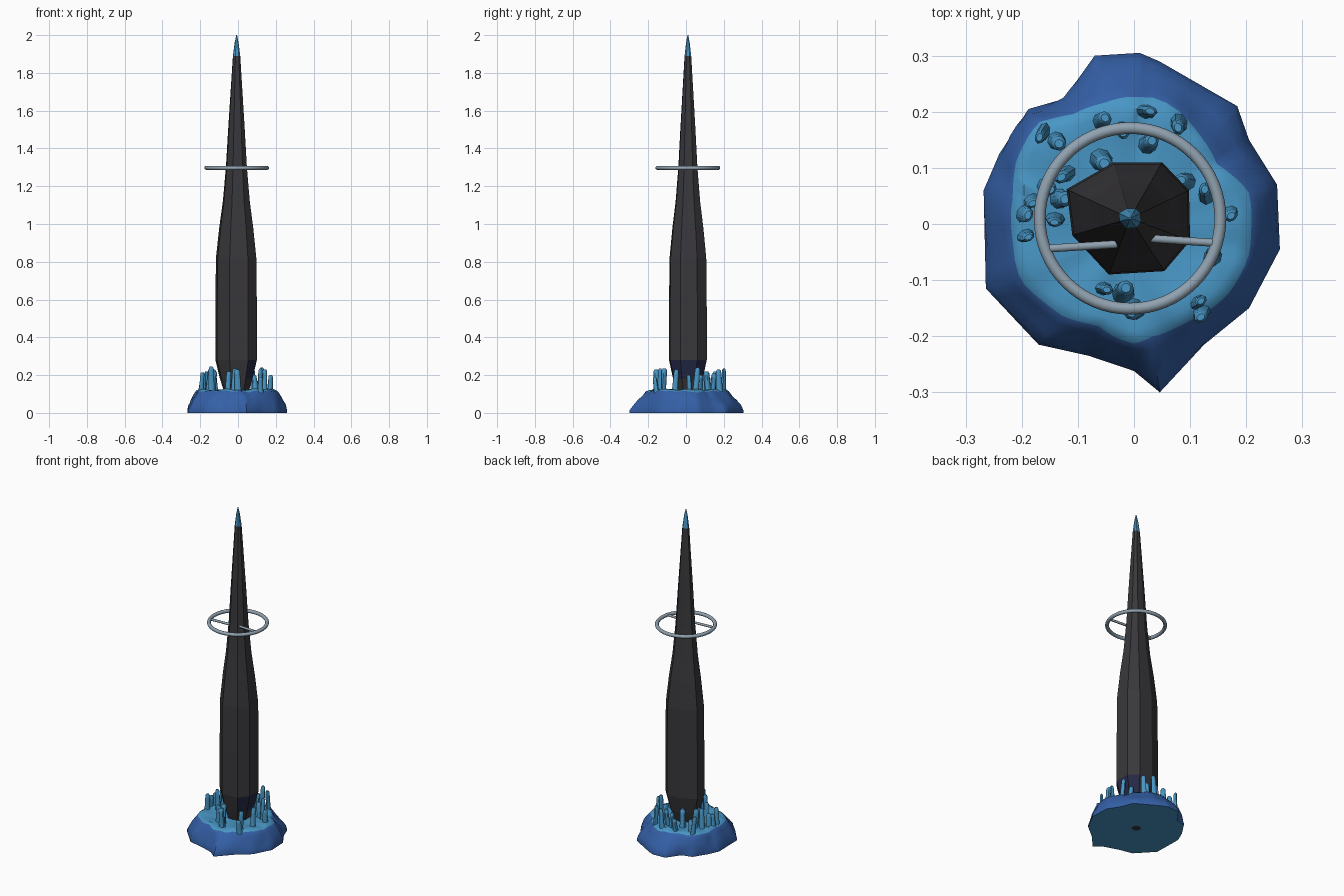
import bpy, bmesh, math, random
from mathutils import Vector, noise

if "Cube" in bpy.data.objects:
    bpy.data.objects.remove(bpy.data.objects["Cube"])

random.seed(4)


def material(name, rgb):
    m = bpy.data.materials.new(name)
    m.diffuse_color = (*rgb, 1)
    m.use_nodes = True
    m.node_tree.nodes["Principled BSDF"].inputs["Base Color"].default_value = m.diffuse_color
    return m


DARK = material("dark stone", (0.040, 0.038, 0.043))
NAVY = material("navy stone", (0.018, 0.022, 0.060))
BLUE = material("deep blue rock", (0.034, 0.115, 0.38))
LIGHT = material("light blue crystal", (0.065, 0.305, 0.56))
METAL = material("grey metal", (0.28, 0.36, 0.43))


def finish(bm, name, mats, smooth=None):
    bmesh.ops.recalc_face_normals(bm, faces=bm.faces)
    me = bpy.data.meshes.new(name)
    bm.to_mesh(me)
    bm.free()
    for m in mats:
        me.materials.append(m)
    ob = bpy.data.objects.new(name, me)
    bpy.context.collection.objects.link(ob)
    if smooth:
        bpy.ops.object.select_all(action='DESELECT')
        ob.select_set(True)
        bpy.context.view_layer.objects.active = ob
        bpy.ops.object.shade_smooth_by_angle(angle=math.radians(smooth))
    return ob


def loft(bm, rings, mats):
    """Skin a list of point rings; mats gives the material index per band."""
    vr = [[bm.verts.new(p) for p in r] for r in rings]
    n = len(vr[0])
    for a, b, m in zip(vr, vr[1:], mats):
        for i in range(n):
            j = (i + 1) % n
            bm.faces.new((a[i], a[j], b[j], b[i])).material_index = m
    return vr


# Tower: uneven octagon that narrows into the rock and tapers to a crystal tip
octagon = [(-0.12, 0.062), (-0.11, -0.02), (-0.045, -0.09), (0.054, -0.084),
           (0.10, -0.03), (0.098, 0.06), (0.05, 0.11), (-0.036, 0.11)]
cx, cy = -0.007, 0.01
levels = [(0, 0.025), (0.10, 0.058), (0.18, 0.082), (0.28, 0.105), (0.55, 0.105),
          (0.82, 0.102), (0.98, 0.086), (1.12, 0.068), (1.30, 0.053), (1.50, 0.042),
          (1.70, 0.030), (1.89, 0.0185), (1.96, 0.010), (2.0, 0.002)]
rings = []
for z, r in levels:
    s = r / 0.105
    rings.append([(cx + (x - cx) * s, cy + (y - cy) * s, z) for x, y in octagon])
bm = bmesh.new()
vr = loft(bm, rings, [0] * 11 + [1, 1])
bm.faces.new(vr[0])
bm.faces.new(vr[-1]).material_index = 1
bm.normal_update()
for f in bm.faces:  # shaded blue patch where the foot undercuts
    c = f.calc_center_median()
    if 0.18 < c.z < 0.28 and c.x > 0.03:
        f.material_index = 2
finish(bm, "tower", [DARK, LIGHT, NAVY])

# Rock base: ground outline (x, y) with the radius of its upper rim
outline = [(0.255, 0.07, .21), (0.205, 0.15, .185), (0.184, 0.21, .195), (0.045, 0.29, .23),
           (0.01, 0.305, .23), (-0.07, 0.30, .225), (-0.125, 0.223, .225), (-0.188, 0.205, .245),
           (-0.24, 0.125, .24), (-0.268, 0.06, .225), (-0.264, -0.115, .22), (-0.17, -0.215, .21),
           (-0.08, -0.235, .195), (0, -0.262, .21), (0.046, -0.30, .20), (0.125, -0.215, .20),
           (0.205, -0.15, .205), (0.26, -0.045, .21)]
foot, rim = [], []
STEPS = 5
for i, a in enumerate(outline):
    b = outline[(i + 1) % len(outline)]
    for k in range(STEPS):
        x, y, r = [p + (q - p) * k / STEPS for p, q in zip(a, b)]
        foot.append(Vector((x, y, 0)))
        rim.append(Vector((x, y, 0)).normalized() * r)


def rock_ring(z, t, inner=1.0, rough=0.006):
    ring = []
    for f, r in zip(foot, rim):
        p = f.lerp(r * inner, t)
        p.z = z
        n = noise.noise(p * 14)
        q = p * (1 + n * rough * 6)
        q.z = z + noise.noise(p * 18 + Vector((5, 2, 1))) * rough * 2
        ring.append(q)
    return ring


hole = [Vector((cx, cy, 0)) + f.normalized() * 0.024 for f in foot]
rings = [hole, foot, [f + Vector((0, 0, 0.012)) for f in foot], rock_ring(0.035, 0.12, 1.03),
         rock_ring(0.065, 0.45, 1.03), rock_ring(0.095, 0.85, 1.03), rock_ring(0.115, 1),
         rock_ring(0.125, 1, 0.9), rock_ring(0.12, 1, 0.75), rock_ring(0.118, 1, 0.55),
         rock_ring(0.118, 1, 0.2, 0.002)]
bm = bmesh.new()
loft(bm, rings, [1, 0, 0, 0, 0, 0, 1, 1, 1, 1])
finish(bm, "rock_base", [BLUE, LIGHT], 50)

# Crystals: rounded stubby columns (x, y, top height) scattered round the tower
spots = [(-.16, .165, .22), (-.14, .15, .19), (-.12, .09, .23), (-.06, .115, .22), (-.06, .18, .19),
         (-.02, .17, .21), (.02, .20, .235), (.023, .14, .21), (.08, .18, .23), (.095, .075, .20),
         (.13, .05, .24), (.17, .02, .20), (.14, -.06, .23), (.113, -.14, .235), (.12, -.155, .19),
         (-.02, -.125, .235), (-.055, -.115, .22), (0, -.15, .23), (-.20, .02, .19), (-.195, -.02, .215),
         (-.14, .01, .245), (-.185, .045, .20), (-.16, .07, .23), (-.135, .045, .22)]
bm = bmesh.new()
N = 8
for x, y, top in spots:
    r = random.uniform(0.014, 0.019)
    squash, turn = random.uniform(0.65, 1), random.uniform(0, math.pi)
    lean = Vector((random.uniform(-.012, .012), random.uniform(-.012, .012), 0))
    h = top - 0.10
    rings = []
    for t, s in [(0, 1.25), (0.3, 1.0), (0.75, 0.92), (0.93, 0.85), (1.0, 0.5)]:
        ring = []
        for k in range(N):
            a = 2 * math.pi * k / N
            u, v = math.cos(a) * r * s, math.sin(a) * r * s * squash
            ring.append(Vector((x + u * math.cos(turn) - v * math.sin(turn),
                                y + u * math.sin(turn) + v * math.cos(turn),
                                0.10 + h * t)) + lean * t)
        rings.append(ring)
    vr = loft(bm, rings, [0] * 4)
    bm.faces.new(vr[-1])
finish(bm, "crystals", [LIGHT], 45)

# Halo ring round the upper tower
RZ = 1.297
bpy.ops.mesh.primitive_torus_add(major_radius=0.161, minor_radius=0.0105, major_segments=64,
                                 minor_segments=12, location=(cx, cy, RZ))
ring = bpy.context.object
ring.name = "halo_ring"
ring.data.materials.append(METAL)
bpy.ops.object.shade_smooth_by_angle(angle=math.radians(60))


# Two rods holding the ring
def rod(name, a, b, r):
    a, b = Vector(a), Vector(b)
    bpy.ops.mesh.primitive_cylinder_add(vertices=12, radius=r, depth=(b - a).length,
                                        location=(a + b) / 2)
    ob = bpy.context.object
    ob.name = name
    ob.rotation_euler = (b - a).to_track_quat('Z', 'Y').to_euler()
    ob.data.materials.append(METAL)
    bpy.ops.object.shade_smooth_by_angle(angle=math.radians(60))


rod("left_rod", (-0.157, -0.044, RZ), (-0.03, -0.036, RZ), 0.007)
rod("right_rod", (0.148, -0.034, RZ), (0.03, -0.026, RZ), 0.007)
